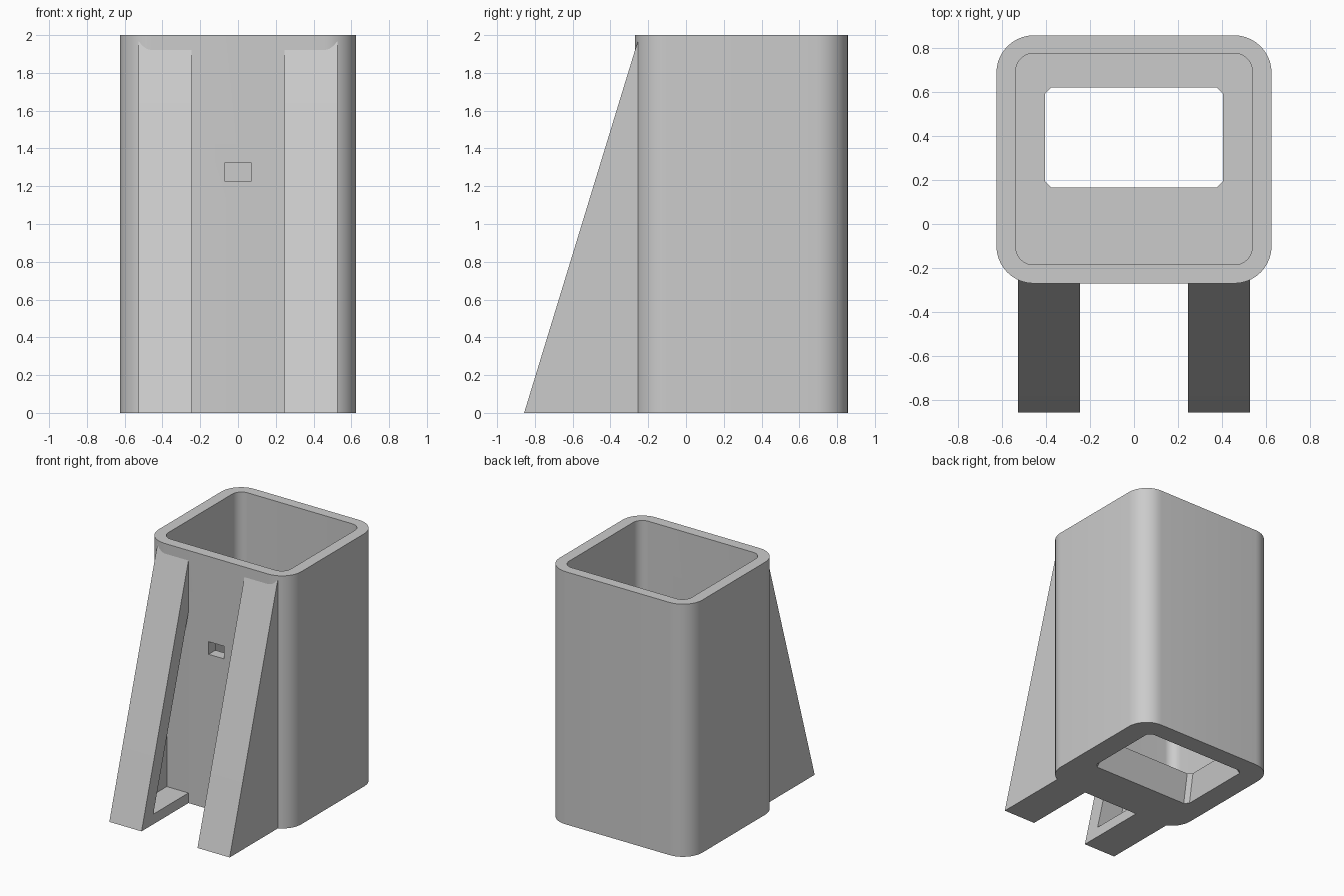
import bpy
import math

cube = bpy.data.objects.get("Cube")
if cube:
    bpy.data.objects.remove(cube, do_unlink=True)

GREY = (0.6, 0.6, 0.6, 1)
grey = bpy.data.materials.new("light grey plastic")
grey.use_nodes = True
grey.diffuse_color = GREY
grey.node_tree.nodes["Principled BSDF"].inputs["Base Color"].default_value = GREY


def loft(name, start, end):
    """Closed solid between two matching rings of points."""
    n = len(start)
    faces = [tuple(reversed(range(n))), tuple(range(n, 2 * n))]
    faces += [(i, (i + 1) % n, n + (i + 1) % n, n + i) for i in range(n)]
    mesh = bpy.data.meshes.new(name)
    mesh.from_pydata(start + end, [], faces)
    mesh.materials.append(grey)
    obj = bpy.data.objects.new(name, mesh)
    bpy.context.collection.objects.link(obj)
    bpy.context.view_layer.objects.active = obj
    bpy.ops.object.select_all(action="DESELECT")
    obj.select_set(True)
    bpy.ops.object.mode_set(mode="EDIT")
    bpy.ops.mesh.select_all(action="SELECT")
    bpy.ops.mesh.normals_make_consistent(inside=False)
    bpy.ops.object.mode_set(mode="OBJECT")
    return obj


def rounded_ring(half_x, y0, y1, radius, z, steps=10):
    """Rectangle with rounded corners; one step gives a chamfer."""
    ring = []
    corners = [(1, y1), (-1, y1), (-1, y0), (1, y0)]
    for k, (side, y) in enumerate(corners):
        cx = side * (half_x - radius)
        cy = y - radius if y == y1 else y + radius
        for i in range(steps + 1):
            a = math.radians(90 * (k + i / steps))
            ring.append((cx + radius * math.cos(a), cy + radius * math.sin(a), z))
    return ring


def side_prism(name, profile, x0, x1):
    return loft(name, [(x0, y, z) for y, z in profile], [(x1, y, z) for y, z in profile])


def cut(target, cutter):
    mod = target.modifiers.new("cut", "BOOLEAN")
    mod.operation, mod.solver, mod.object = "DIFFERENCE", "EXACT", cutter
    bpy.context.view_layer.objects.active = target
    bpy.ops.object.modifier_apply(modifier=mod.name)
    bpy.data.objects.remove(cutter, do_unlink=True)


def smooth(obj):
    bpy.ops.object.select_all(action="DESELECT")
    obj.select_set(True)
    bpy.context.view_layer.objects.active = obj
    bpy.ops.object.shade_smooth_by_angle(angle=math.radians(30))


# Rounded square holder with a deep cavity
holder = loft("holder_body", rounded_ring(0.625, -0.27, 0.857, 0.17, 0),
              rounded_ring(0.625, -0.27, 0.857, 0.17, 2))
cut(holder, loft("cavity_cutter", rounded_ring(0.537, -0.185, 0.775, 0.08, 0.2),
                 rounded_ring(0.537, -0.185, 0.775, 0.08, 2.2)))

# Tapered opening through the floor, carried past both faces
cut(holder, loft("floor_opening_cutter", rounded_ring(0.451, 0.066, 0.719, 0.03, -0.02, 1),
                 rounded_ring(0.401, 0.174, 0.611, 0.03, 0.22, 1)))

# Small slot through the front wall
slot = [(-0.4, 1.225), (0, 1.225), (0, 1.325), (-0.4, 1.325)]
cut(holder, side_prism("slot_cutter", slot, -0.068, 0.068))
smooth(holder)

# Sloping support legs, each hollowed from its inner side
leg_profile = [(-0.857, 0), (-0.2, 0), (-0.2, 1.98), (-0.25, 1.98), (-0.27, 1.92)]
pocket_profile = [(-0.71, 0.08), (-0.24, 0.08), (-0.24, 1.61)]
for side, label in ((1, "left"), (-1, "right")):
    leg = side_prism(label + "_support_leg", leg_profile, side * 0.245, side * 0.527)
    cut(leg, side_prism("pocket_cutter", pocket_profile, side * 0.2, side * 0.435))
    smooth(leg)
